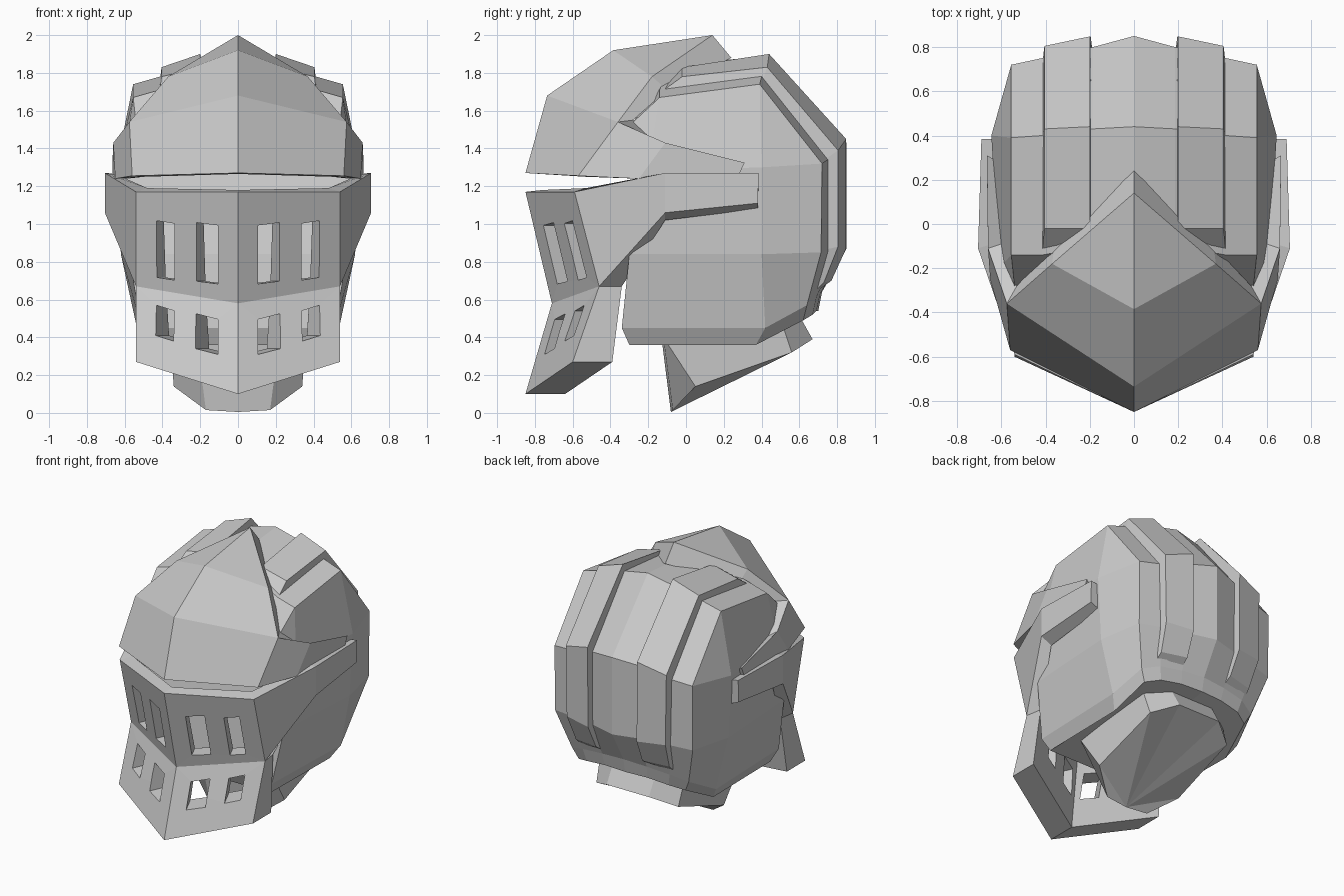
import bpy, bmesh, math
from mathutils import Vector

steel = bpy.data.materials.new("steel_grey")
steel.diffuse_color = (0.6, 0.6, 0.6, 1)


def make(name, verts, faces, mirror=True):
    """Flat-shaded mesh; the right half is mirrored across x = 0 and welded."""
    bm = bmesh.new()
    for s in ((1, -1) if mirror else (1,)):
        vs = [bm.verts.new((s * x, y, z)) for x, y, z in verts]
        for f in faces:
            bm.faces.new([vs[i] for i in f])
    bmesh.ops.remove_doubles(bm, verts=bm.verts, dist=0.0005)
    bmesh.ops.recalc_face_normals(bm, faces=bm.faces)
    me = bpy.data.meshes.new(name)
    bm.to_mesh(me)
    bm.free()
    me.materials.append(steel)
    ob = bpy.data.objects.new(name, me)
    bpy.context.collection.objects.link(ob)
    return ob


def plate(name, outer, inner, faces):
    """Thick plate: outer skin, inner skin and rim walls along open edges."""
    n = len(outer)
    verts = outer + inner
    out = list(faces) + [[i + n for i in reversed(f)] for f in faces]
    edges = [(f[i], f[(i + 1) % len(f)]) for f in faces for i in range(len(f))]
    for a, b in edges:
        on_seam = outer[a][0] == 0 and outer[b][0] == 0
        if (b, a) not in edges and not on_seam:
            out.append([b, a, a + n, b + n])
    return make(name, verts, out)


# Head shell: lengthwise columns from the crown over the back to the nape
columns = [
    (0.0, 0.0, [(-.10, 1.84), (.44, 1.89), (.85, 1.43), (.85, .87), (.72, .64)]),
    (.185, .18, [(-.10, 1.80), (.43, 1.85), (.80, 1.40), (.80, .87), (.71, .63)]),
    (.415, .35, [(-.14, 1.71), (.40, 1.78), (.75, 1.34), (.75, .86), (.69, .61)]),
    (.555, .47, [(-.14, 1.67), (.39, 1.74), (.72, 1.32), (.715, .85), (.64, .57)]),
]
sv, sf = [], []
for x, xb, prof in columns:
    for k, (y, z) in enumerate(prof):
        sv.append((xb if k == 4 else x, y, z))
for c in range(3):
    for k in range(4):
        a = c * 5 + k
        sf.append([a, a + 1, a + 6, a + 5])
# sides (20-22 middle, 23-26 front edge), rim (27-32), centre line (33-37)
sv += [(.645, .40, 1.30), (.62, .40, .84), (.535, .42, .45),
       (.54, -.28, 1.54), (.61, -.20, 1.28), (.58, -.30, .84), (.51, -.34, .45),
       (0, .70, .54), (.17, .69, .54), (.33, .67, .52), (.43, .62, .49),
       (.48, .37, .36), (.47, -.30, .36),
       (0, -.28, 1.54), (0, -.20, 1.28), (0, -.30, .84), (0, -.34, .45), (0, -.30, .36)]
sf += [[16, 17, 20], [17, 18, 21, 20], [18, 19, 22, 21], [15, 16, 20, 24], [15, 24, 23],
       [20, 21, 25, 24], [21, 22, 26, 25],
       [4, 9, 28, 27], [9, 14, 29, 28], [14, 19, 30, 29], [19, 22, 31, 30], [22, 26, 32, 31],
       [0, 5, 10, 15, 23, 33], [23, 24, 34, 33], [24, 25, 35, 34], [25, 26, 36, 35],
       [26, 32, 37, 36], [27, 28, 29, 30, 31, 32, 37]]
make("head_shell", sv, sf)

# Raised strips running over the crown
top_in = [(-.02, 1.83), (.44, 1.90), (.848, 1.45), (.848, .87), (.77, .70)]
top_out = [(-.02, 1.78), (.43, 1.83), (.805, 1.39), (.805, .88), (.73, .69)]
base = [(-.13, 1.70), (.40, 1.74), (.72, 1.33), (.72, .86), (.66, .62)]
rows = [(.20, top_in), (.405, top_out), (.415, base), (.19, base)]
narrow = [1, 1, 1, .98, .93]
rv = [(x * narrow[k], p[k][0], p[k][1]) for x, p in rows for k in range(5)]
rf = [[r * 5 + k, r * 5 + k + 1, (r + 1) % 4 * 5 + k + 1, (r + 1) % 4 * 5 + k]
      for r in range(4) for k in range(4)]
rf += [[0, 5, 10, 15], [4, 9, 14, 19]]
make("crown_strips", rv, rf)

# Peaked brow with side arms
brow_out = [(0, .14, 2.0), (0, -.385, 1.92), (0, -.735, 1.68), (0, -.85, 1.27),
            (.37, -.18, 1.78), (.575, -.36, 1.54), (.56, -.57, 1.255),
            (.66, -.11, 1.43), (.665, .31, 1.325), (.665, .28, 1.26), (.65, -.25, 1.24)]
brow_in = [(0, .24, 1.88), (0, -.34, 1.84), (0, -.66, 1.62), (0, -.77, 1.265),
           (.36, -.10, 1.71), (.53, -.28, 1.55), (.50, -.53, 1.25),
           (.60, -.09, 1.39), (.61, .28, 1.29), (.61, .28, 1.26), (.59, -.23, 1.24)]
plate("brow", brow_out, brow_in,
      [[0, 1, 4], [1, 2, 5, 4], [2, 3, 6, 5], [5, 6, 10, 7], [7, 10, 9, 8]])

# Face mask with arms reaching back to the sides
mask_out = [(0, -.85, 1.17), (.54, -.59, 1.17), (.705, -.11, 1.27), (.69, .385, 1.27),
            (.69, .38, 1.11), (.705, -.11, 1.06), (.54, -.46, .67), (0, -.71, .58),
            (.54, -.60, .27), (0, -.85, .10)]
mask_in = [(0, -.76, 1.18), (.48, -.53, 1.19), (.64, -.09, 1.26), (.63, .385, 1.26),
           (.62, .38, 1.08), (.62, -.11, 1.02), (.52, -.34, .67), (0, -.58, .60),
           (.54, -.39, .27), (0, -.64, .10)]
mask = plate("face_mask", mask_out, mask_in,
             [[0, 1, 6, 7], [7, 6, 8, 9], [1, 2, 5, 6], [2, 3, 4, 5]])


# Window cutters: prisms pushed through the mask square to each cheek
def face_y(x, z):
    crease = .58 + .167 * x
    slope = .235 if z > crease else .29
    return -.71 + .463 * x - abs(z - crease) * slope


windows = [(.335, .43, .71, 1.01), (.105, .22, .69, 1.00),
           (.335, .43, .395, .555), (.105, .22, .325, .51)]
push = Vector((-.42, .9, 0))
cv, cf = [], []
for x0, x1, z0, z1 in windows:
    n = len(cv)
    tilt = .03 if z0 < .6 else .015
    quad = [(x0, z0 - tilt / 2), (x1, z0 + tilt / 2), (x1, z1 + tilt / 2), (x0, z1 - tilt / 2)]
    for d in (-.1, .17):
        for x, z in quad:
            cv.append(tuple(Vector((x, face_y(x, z), z)) + push * d))
    cf += [[n, n + 1, n + 2, n + 3], [n + 7, n + 6, n + 5, n + 4]]
    cf += [[n + i, n + 4 + i, n + 4 + (i + 1) % 4, n + (i + 1) % 4] for i in range(4)]
cutter = make("window_cutter", cv, cf)
cutter.hide_render = True
cutter.hide_set(True)
cutter.display_type = 'WIRE'
cut = mask.modifiers.new("windows", 'BOOLEAN')
cut.operation = 'DIFFERENCE'
cut.solver = 'EXACT'
cut.object = cutter

# Neck guard: slanted collar closed underneath
low = [(0, -.08, .005), (.17, -.07, .015), (.34, .05, .14), (.33, .56, .32), (.17, .67, .39), (0, .67, .39)]
high = [(0, -.13, .40), (.22, -.13, .40), (.36, -.12, .40), (.34, .50, .50), (.17, .58, .55), (0, .58, .55)]
nf = [[i, i + 1, i + 7, i + 6] for i in range(5)]
nf += [[0, i, i + 1] for i in range(1, 5)] + [[6, 7, 8, 9, 10, 11]]
make("neck_guard", low + high, nf)
